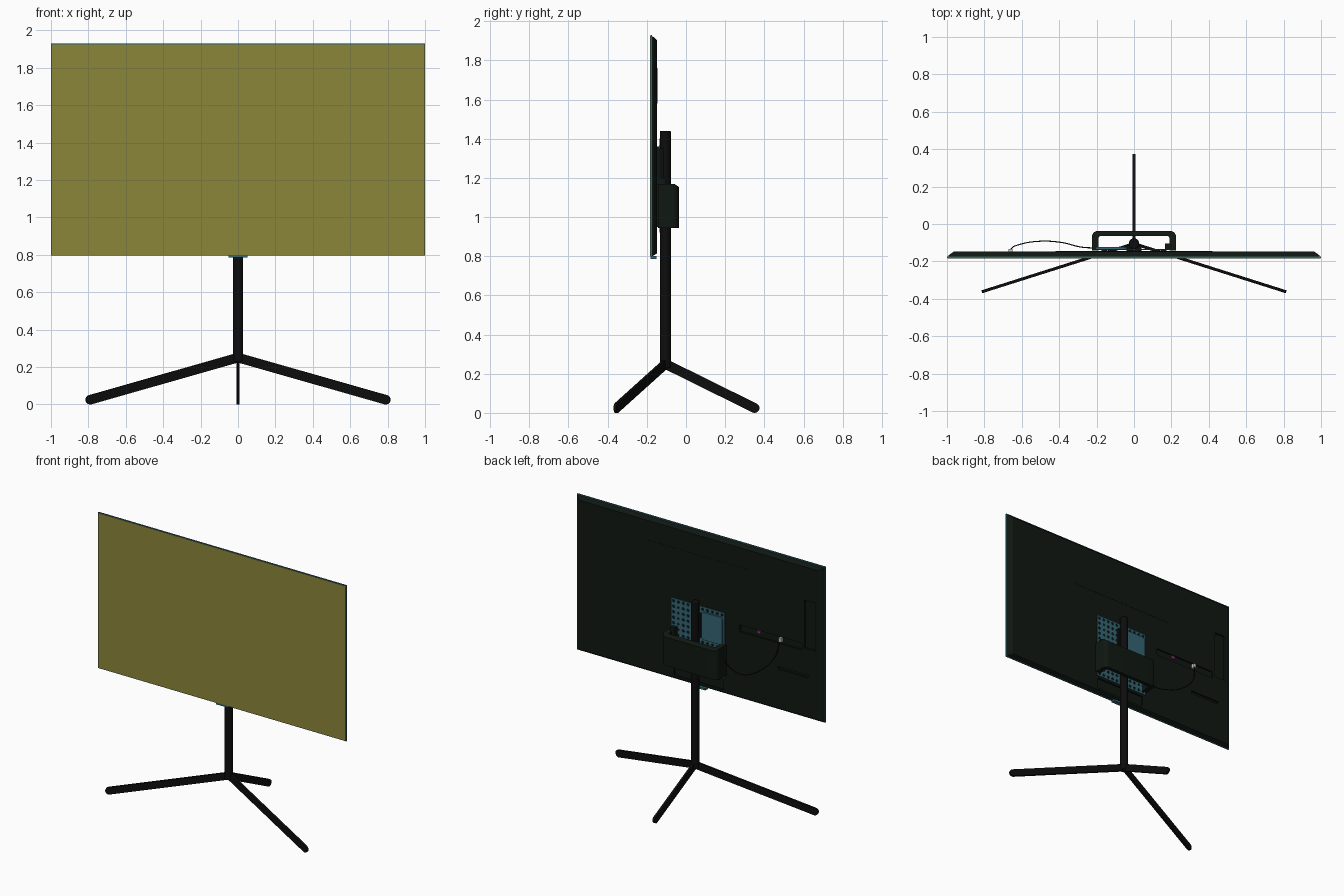
import bpy, bmesh, math
from mathutils import Vector

if "Cube" in bpy.data.objects:
    bpy.data.objects.remove(bpy.data.objects["Cube"])


def mat(name, c):
    m = bpy.data.materials.new(name)
    m.diffuse_color = (*c, 1)
    m.use_nodes = True
    m.node_tree.nodes["Principled BSDF"].inputs["Base Color"].default_value = m.diffuse_color
    return m


BLACK = mat("black metal", (0.004, 0.004, 0.004))
SHELL = mat("dark plastic", (0.005, 0.009, 0.006))
TEAL = mat("teal metal", (0.035, 0.13, 0.17))
GLASS = mat("olive screen", (0.26, 0.24, 0.04))
PINK = mat("pink port", (0.25, 0.03, 0.2))
WHITE = mat("white plug", (0.6, 0.6, 0.6))


def finish(name, bm, m, smooth=False):
    bmesh.ops.recalc_face_normals(bm, faces=bm.faces)
    me = bpy.data.meshes.new(name)
    bm.to_mesh(me)
    bm.free()
    ob = bpy.data.objects.new(name, me)
    bpy.context.collection.objects.link(ob)
    me.materials.append(m)
    if smooth:
        bpy.ops.object.select_all(action='DESELECT')
        bpy.context.view_layer.objects.active = ob
        ob.select_set(True)
        bpy.ops.object.shade_smooth_by_angle(angle=math.radians(35))
    return ob


def prism(name, pts, vec, m, smooth=False):
    bm = bmesh.new()
    a = [bm.verts.new(Vector(p)) for p in pts]
    b = [bm.verts.new(Vector(p) + Vector(vec)) for p in pts]
    bm.faces.new(a)
    bm.faces.new(b[::-1])
    for i in range(len(a)):
        j = (i + 1) % len(a)
        bm.faces.new((a[i], a[j], b[j], b[i]))
    return finish(name, bm, m, smooth)


def box(name, x0, x1, y0, y1, z0, z1, m):
    pts = [(x0, y0, z0), (x1, y0, z0), (x1, y0, z1), (x0, y0, z1)]
    return prism(name, pts, (0, y1 - y0, 0), m)


def arc(cx, cy, r, a0, a1, n):
    return [(cx + r * math.cos(math.radians(a0 + (a1 - a0) * i / n)),
             cy + r * math.sin(math.radians(a0 + (a1 - a0) * i / n))) for i in range(n + 1)]


# Screen: glass, thin teal frame, tapered back shell
box("screen_glass", -0.996, 0.996, -0.184, -0.181, 0.80, 1.925, GLASS)
box("screen_frame", -1, 1, -0.182, -0.173, 0.796, 1.93, TEAL)
bm = bmesh.new()
rings = []
for y, hx, z0, z1 in ((-0.173, 0.993, 0.801, 1.923), (-0.166, 0.99, 0.803, 1.92),
                      (-0.147, 0.962, 0.815, 1.902)):
    rings.append([bm.verts.new((x, y, z)) for x, z in ((-hx, z0), (hx, z0), (hx, z1), (-hx, z1))])
for r, s in zip(rings, rings[1:]):
    for i in range(4):
        bm.faces.new((r[i], r[(i + 1) % 4], s[(i + 1) % 4], s[i]))
bm.faces.new(rings[0])
bm.faces.new(rings[-1])
shell = finish("screen_back_shell", bm, SHELL)

# Recesses in the back shell: port strip, side port bay, vent, lower stand slot
for i, (x0, x1, z0, z1) in enumerate(((-0.83, -0.33, 1.29, 1.34), (-0.94, -0.85, 1.31, 1.66),
                                      (-0.88, -0.64, 1.10, 1.12), (-0.20, 0.20, 0.83, 0.91))):
    cut = box("recess_cutter", x0, x1, -0.160, -0.12, z0, z1, SHELL)
    cut.hide_render = True
    cut.hide_set(True)
    mod = shell.modifiers.new("recess", 'BOOLEAN')
    mod.operation = 'DIFFERENCE'
    mod.object = cut
box("rear_label_panel", -0.42, 0.42, -0.148, -0.1455, 1.58, 1.76, SHELL)
box("sensor_bar", -0.05, 0.05, -0.182, -0.150, 0.786, 0.80, TEAL)
box("pink_port", -0.495, -0.465, -0.161, -0.150, 1.315, 1.335, PINK)
box("cable_plug", -0.67, -0.65, -0.161, -0.135, 1.305, 1.335, WHITE)

# Perforated mounting plate, one octagonal hole per cell
bm = bmesh.new()
nx, nz, hw, zb, zt = 11, 12, 0.215, 0.92, 1.40
cw, ch = 2 * hw / nx, (zt - zb) / nz
for i in range(nx):
    for k in range(nz):
        cx, cz = -hw + (i + 0.5) * cw, zb + (k + 0.5) * ch
        dirs = [(1, 0), (1, 1), (0, 1), (-1, 1), (-1, 0), (-1, -1), (0, -1), (1, -1)]
        o = [bm.verts.new((cx + u * cw / 2, -0.137, cz + v * ch / 2)) for u, v in dirs]
        n = [bm.verts.new((cx + 0.010 * u / math.hypot(u, v), -0.137,
                           cz + 0.010 * v / math.hypot(u, v))) for u, v in dirs]
        for a in range(8):
            b = (a + 1) % 8
            bm.faces.new((o[a], o[b], n[b], n[a]))
bmesh.ops.remove_doubles(bm, verts=bm.verts, dist=1e-4)
plate = finish("perforated_plate", bm, TEAL)
sol = plate.modifiers.new("thickness", 'SOLIDIFY')
sol.thickness = 0.004
sol.offset = 0
for s in (-1, 1):
    box("plate_spacer", s * 0.16 - 0.015, s * 0.16 + 0.015, -0.148, -0.138, 0.95, 1.36, SHELL)

# Rounded media unit on the plate
pts = []
for cx, cz, a in ((-0.06, 1.34, 0), (-0.18, 1.34, 90), (-0.18, 1.19, 180), (-0.06, 1.19, 270)):
    pts += [(x, -0.136, z) for x, z in arc(cx, cz, 0.025, a, a + 90, 6)]
prism("media_unit", pts, (0, 0.012, 0), TEAL, True)
box("pole_clamp", -0.04, 0.04, -0.148, -0.115, 1.18, 1.35, BLACK)
box("adapter", 0.165, 0.20, -0.135, -0.105, 0.98, 1.20, SHELL)

# U-shaped sleeve around the pole, open at top and bottom
outer = [(0.225, -0.143)] + arc(0.193, -0.069, 0.032, 0, 90, 8) + arc(-0.193, -0.069, 0.032, 90, 180, 8) + [(-0.225, -0.143)]
inner = [(-0.190, -0.143)] + arc(-0.178, -0.077, 0.012, 180, 90, 5) + arc(0.178, -0.077, 0.012, 90, 0, 5) + [(0.190, -0.143)]
sleeve = prism("cable_sleeve", [(x, y, 0.945) for x, y in outer + inner], (0, 0, 0.225), SHELL, True)
for v in sleeve.data.vertices:
    if v.co.y > -0.06 and v.co.z > 1.1:
        v.co.z -= (v.co.y + 0.06) * 0.7

# Pole
pole = prism("pole", [(x, y, 0.228) for x, y in arc(0, -0.105, 0.028, 0, 348.75, 31)],
             (0, 0, 1.212), BLACK, True)
bev = pole.modifiers.new("rounded_rim", 'BEVEL')
bev.width, bev.segments, bev.limit_method = 0.004, 2, 'ANGLE'
bev.angle_limit = math.radians(40)

# Three flat legs with rounded ends
hub = Vector((0, -0.105, 0.25))
for name, end in (("front_left_leg", (-0.79, -0.355, 0.025)),
                  ("front_right_leg", (0.79, -0.355, 0.025)),
                  ("back_leg", (0, 0.35, 0.025))):
    end = Vector(end)
    d = (end - hub).normalized()
    side = d.cross(Vector((0, 0, 1))).normalized()
    up = side.cross(d)
    pts = [end + d * x + up * y for x, y in arc(0, 0, 0.025, -90, 90, 14)]
    pts += [hub + d * x + up * y for x, y in arc(0, 0, 0.025, 90, 270, 14)]
    prism(name, [p - side * 0.008 for p in pts], side * 0.016, BLACK, True)

# Cable from the plug to the sleeve
cu = bpy.data.curves.new("cable", 'CURVE')
cu.dimensions = '3D'
cu.bevel_depth, cu.bevel_resolution, cu.resolution_u = 0.003, 2, 10
path = [(-0.66, -0.137, 1.31), (-0.63, -0.115, 1.19), (-0.50, -0.092, 1.06), (-0.38, -0.10, 1.01),
        (-0.29, -0.122, 1.01), (-0.22, -0.128, 1.06), (-0.19, -0.128, 1.16)]
sp = cu.splines.new('BEZIER')
sp.bezier_points.add(len(path) - 1)
for p, co in zip(sp.bezier_points, path):
    p.co = co
    p.handle_left_type = p.handle_right_type = 'AUTO'
ob = bpy.data.objects.new("cable", cu)
bpy.context.collection.objects.link(ob)
cu.materials.append(BLACK)
